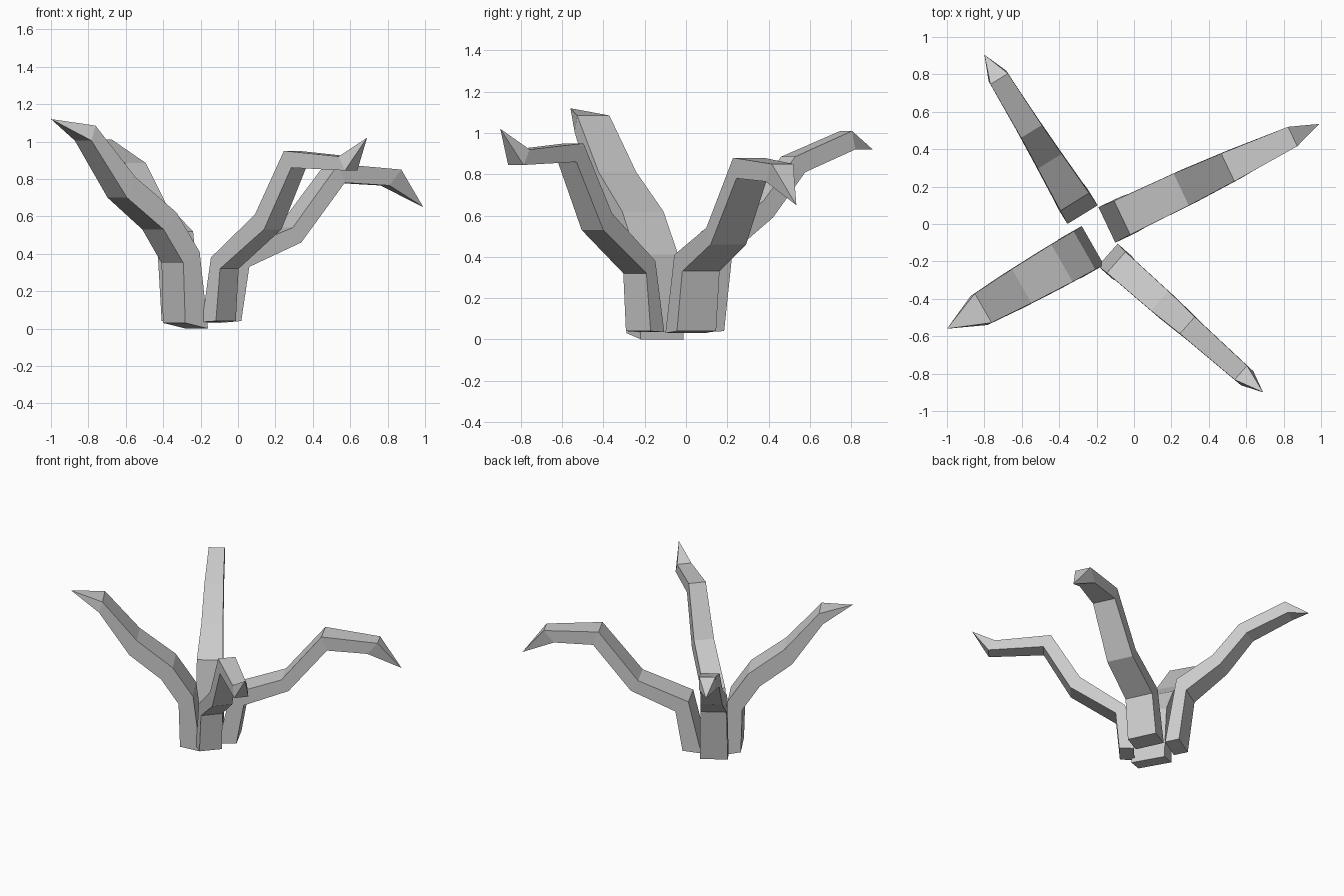
import bpy, bmesh
from mathutils import Vector


def branch(name, origin, tip, levels):
    """Bent four-sided branch running from origin to a pointed tip.
    levels: (inner reach, inner z, outer reach, outer z, width)"""
    o = Vector((origin[0], origin[1], 0))
    d = Vector((tip[0], tip[1], 0)) - o
    d.normalize()
    side = Vector((-d.y, d.x, 0))
    bm = bmesh.new()
    rings = []
    for ri, zi, ro, zo, w in levels:
        ring = []
        for r, z, s in ((ri, zi, -1), (ro, zo, -1), (ro, zo, 1), (ri, zi, 1)):
            p = o + d * r + side * (s * w / 2)
            ring.append(bm.verts.new((p.x, p.y, z)))
        rings.append(ring)
    bm.faces.new(rings[0])
    for a, b in zip(rings, rings[1:]):
        for i in range(4):
            j = (i + 1) % 4
            bm.faces.new((a[i], a[j], b[j], b[i]))
    # pointed end
    end = bm.verts.new(tip)
    for i in range(4):
        bm.faces.new((rings[-1][i], rings[-1][(i + 1) % 4], end))
    bmesh.ops.recalc_face_normals(bm, faces=bm.faces)
    me = bpy.data.meshes.new(name)
    bm.to_mesh(me)
    bm.free()
    ob = bpy.data.objects.new(name, me)
    bpy.context.collection.objects.link(ob)


# Right branch, drooping tip
branch("back_right_branch", (-0.145, -0.005), (0.99, 0.535, 0.65), [
    (0.00, 0.03, 0.13, 0.04, 0.21),
    (0.09, 0.41, 0.18, 0.33, 0.20),
    (0.44, 0.54, 0.49, 0.46, 0.19),
    (0.716, 0.88, 0.754, 0.78, 0.165),
    (1.10, 0.85, 1.03, 0.765, 0.115)])

# Front branch, upturned tip
branch("front_right_branch", (-0.14, -0.165), (0.69, -0.9, 1.02), [
    (0.00, 0.035, 0.10, 0.04, 0.16),
    (0.06, 0.38, 0.125, 0.32, 0.15),
    (0.37, 0.61, 0.435, 0.53, 0.14),
    (0.568, 0.95, 0.62, 0.86, 0.12),
    (0.95, 0.92, 0.995, 0.845, 0.10)])

# Back branch
branch("back_left_branch", (-0.275, 0.05), (-0.8, 0.905, 0.92), [
    (0.00, 0.035, 0.10, 0.04, 0.19),
    (0.08, 0.52, 0.15, 0.42, 0.18),
    (0.335, 0.67, 0.39, 0.59, 0.15),
    (0.522, 0.885, 0.58, 0.81, 0.13),
    (0.852, 1.01, 0.87, 0.92, 0.11)])

# Left branch, widest and tallest
branch("front_left_branch", (-0.22, -0.115), (-1.0, -0.56, 1.12), [
    (0.00, 0.00, 0.14, 0.03, 0.24),
    (0.05, 0.41, 0.15, 0.35, 0.235),
    (0.19, 0.62, 0.27, 0.53, 0.23),
    (0.438, 0.81, 0.49, 0.70, 0.21),
    (0.675, 1.085, 0.70, 1.005, 0.18)])
